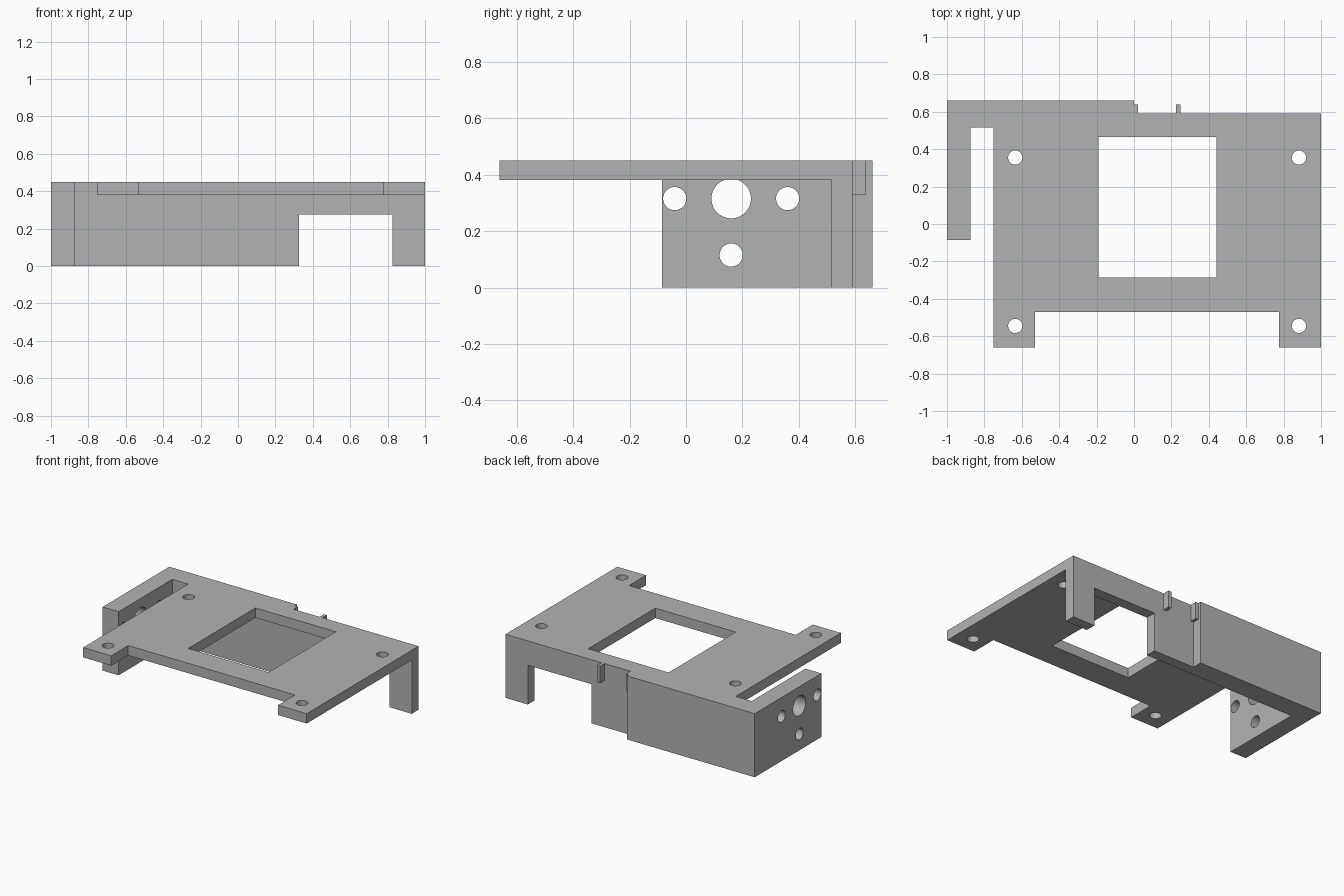
import bpy
import bmesh
from math import radians
from mathutils import Matrix, Vector

cube = bpy.data.objects.get("Cube")
if cube:
    bpy.data.objects.remove(cube, do_unlink=True)

grey = bpy.data.materials.new("light grey")
grey.use_nodes = True
COLOUR = (0.45, 0.45, 0.45, 1)
grey.diffuse_color = COLOUR
grey.node_tree.nodes["Principled BSDF"].inputs["Base Color"].default_value = COLOUR

TOP, PLATE_BOTTOM = 0.45, 0.38
WALL_INNER, WALL_BACK = 0.515, 0.59


def finish(name, bm):
    bmesh.ops.recalc_face_normals(bm, faces=bm.faces)
    mesh = bpy.data.meshes.new(name)
    bm.to_mesh(mesh)
    bm.free()
    mesh.materials.append(grey)
    obj = bpy.data.objects.new(name, mesh)
    bpy.context.collection.objects.link(obj)
    return obj


def prism(name, outline, z0, z1):
    bm = bmesh.new()
    face = bm.faces.new([bm.verts.new((x, y, z0)) for x, y in outline])
    new = bmesh.ops.extrude_face_region(bm, geom=[face])["geom"]
    verts = [v for v in new if isinstance(v, bmesh.types.BMVert)]
    bmesh.ops.translate(bm, verts=verts, vec=(0, 0, z1 - z0))
    return finish(name, bm)


def box(name, x0, x1, y0, y1, z0, z1):
    return prism(name, [(x0, y0), (x1, y0), (x1, y1), (x0, y1)], z0, z1)


def rod(name, centre, radius, length, axis):
    bm = bmesh.new()
    turn = Vector((0, 0, 1)).rotation_difference(Vector(axis)).to_matrix().to_4x4()
    bmesh.ops.create_cone(bm, cap_ends=True, segments=48, radius1=radius, radius2=radius,
                          depth=length, matrix=Matrix.Translation(centre) @ turn)
    return finish(name, bm)


def combine(target, tool, operation):
    mod = target.modifiers.new(operation, "BOOLEAN")
    mod.operation, mod.solver, mod.object = operation, "EXACT", tool
    bpy.context.view_layer.objects.active = target
    bpy.ops.object.modifier_apply(modifier=mod.name)
    bpy.data.objects.remove(tool, do_unlink=True)


# Full-height body: back wall, plate area and side arm
bracket = prism("bracket", [
    (-1, 0.66), (-1, -0.085), (-0.875, -0.085), (-0.875, WALL_INNER),
    (-0.75, WALL_INNER), (-0.75, -0.66), (-0.53, -0.66), (-0.53, -0.47),
    (0.775, -0.47), (0.775, -0.66), (1, -0.66), (1, WALL_BACK),
    (0, WALL_BACK), (0, 0.66)], 0, TOP)

# Hollow beneath the plate, wall doorway and plate window
combine(bracket, box("hollow", -0.8, 1.1, -0.8, WALL_INNER, -0.1, PLATE_BOTTOM), "DIFFERENCE")
combine(bracket, box("doorway", 0.325, 0.825, 0.45, 0.8, -0.1, 0.277), "DIFFERENCE")
combine(bracket, box("window", -0.19, 0.44, -0.285, 0.465, 0.3, 0.6), "DIFFERENCE")

# Corner screw holes through the plate
for x in (-0.635, 0.882):
    for y in (-0.545, 0.355):
        combine(bracket, rod("screw_hole", (x, y, 0.42), 0.038, 0.3, (0, 0, 1)), "DIFFERENCE")

# Mounting holes through the side arm
for y, z, radius in ((-0.04, 0.315, 0.041), (0.36, 0.315, 0.041),
                     (0.16, 0.115, 0.041), (0.16, 0.315, 0.07)):
    combine(bracket, rod("arm_hole", (-0.94, y, z), radius, 0.3, (1, 0, 0)), "DIFFERENCE")

# Two small guide ribs on the back wall
for x0, x1 in ((-0.01, 0.022), (0.225, 0.248)):
    combine(bracket, box("guide_rib", x0, x1, 0.57, 0.638, 0.33, TOP), "UNION")

bpy.ops.object.select_all(action="DESELECT")
bracket.select_set(True)
bpy.context.view_layer.objects.active = bracket
bpy.ops.object.shade_smooth_by_angle(angle=radians(30))
